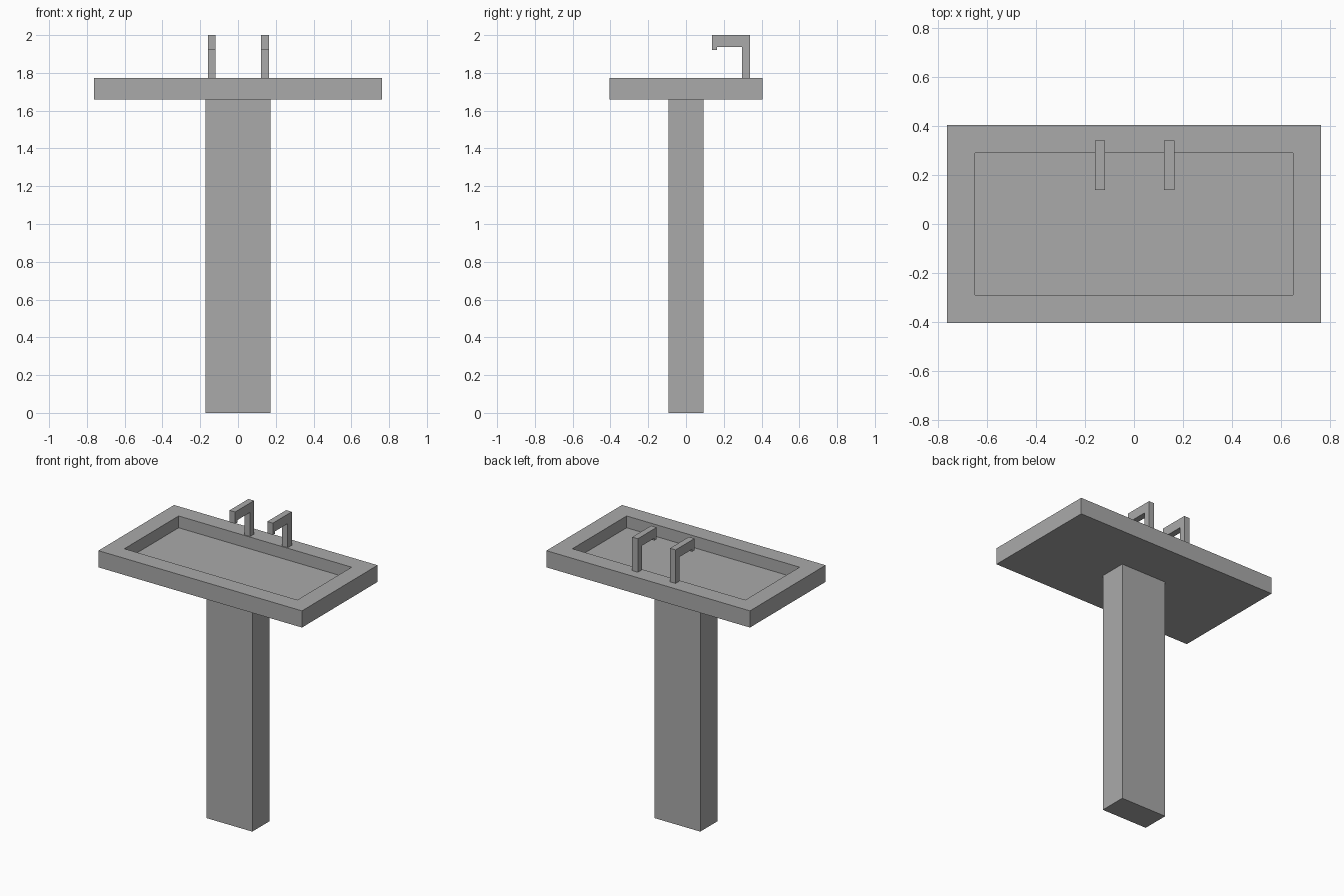
import bpy
import bmesh
from mathutils import Vector

default = bpy.data.objects.get("Cube")
if default:
    bpy.data.objects.remove(default, do_unlink=True)

# One flat grey for the whole washbasin
grey = bpy.data.materials.new("mid_grey")
grey.use_nodes = True
colour = (0.4, 0.4, 0.4, 1.0)
grey.diffuse_color = colour
grey.node_tree.nodes["Principled BSDF"].inputs["Base Color"].default_value = colour


def finish(name, bm):
    bmesh.ops.recalc_face_normals(bm, faces=bm.faces)
    mesh = bpy.data.meshes.new(name)
    bm.to_mesh(mesh)
    bm.free()
    mesh.materials.append(grey)
    obj = bpy.data.objects.new(name, mesh)
    bpy.context.collection.objects.link(obj)
    return obj


def box(low, high):
    low, high = Vector(low), Vector(high)
    bm = bmesh.new()
    bmesh.ops.create_cube(bm, size=1)
    bmesh.ops.scale(bm, vec=high - low, verts=bm.verts)
    bmesh.ops.translate(bm, vec=(low + high) / 2, verts=bm.verts)
    return bm


SLAB_BOTTOM, SLAB_TOP = 1.66, 1.773

# Pedestal
finish("pedestal", box((-0.172, -0.093, 0), (0.172, 0.093, SLAB_BOTTOM)))

# Basin slab: inset the top face, then sink it straight down
bm = box((-0.763, -0.405, SLAB_BOTTOM), (0.763, 0.405, SLAB_TOP))
top = max(bm.faces, key=lambda f: f.calc_center_median().z)
bmesh.ops.inset_region(bm, faces=[top], thickness=0.162)
sunk = bmesh.ops.extrude_face_region(bm, geom=[top])["geom"]
bmesh.ops.translate(bm, vec=(0, 0, -0.08),
                    verts=[v for v in sunk if isinstance(v, bmesh.types.BMVert)])
if top.is_valid:
    bmesh.ops.delete(bm, geom=[top], context="FACES_ONLY")
finish("basin", bm)

# Taps: side profile (y, z) extruded across x
TAP_PROFILE = [(0.34, SLAB_TOP), (0.34, 2.0), (0.138, 2.0), (0.138, 1.92),
               (0.163, 1.92), (0.163, 1.936), (0.297, 1.936), (0.297, SLAB_TOP)]


def tap(name, x, width=0.042):
    bm = bmesh.new()
    face = bm.faces.new([bm.verts.new((x, y, z)) for y, z in TAP_PROFILE])
    side = bmesh.ops.extrude_face_region(bm, geom=[face])["geom"]
    bmesh.ops.translate(bm, vec=(width, 0, 0),
                        verts=[v for v in side if isinstance(v, bmesh.types.BMVert)])
    finish(name, bm)


tap("right_tap", -0.16)
tap("left_tap", 0.123)
